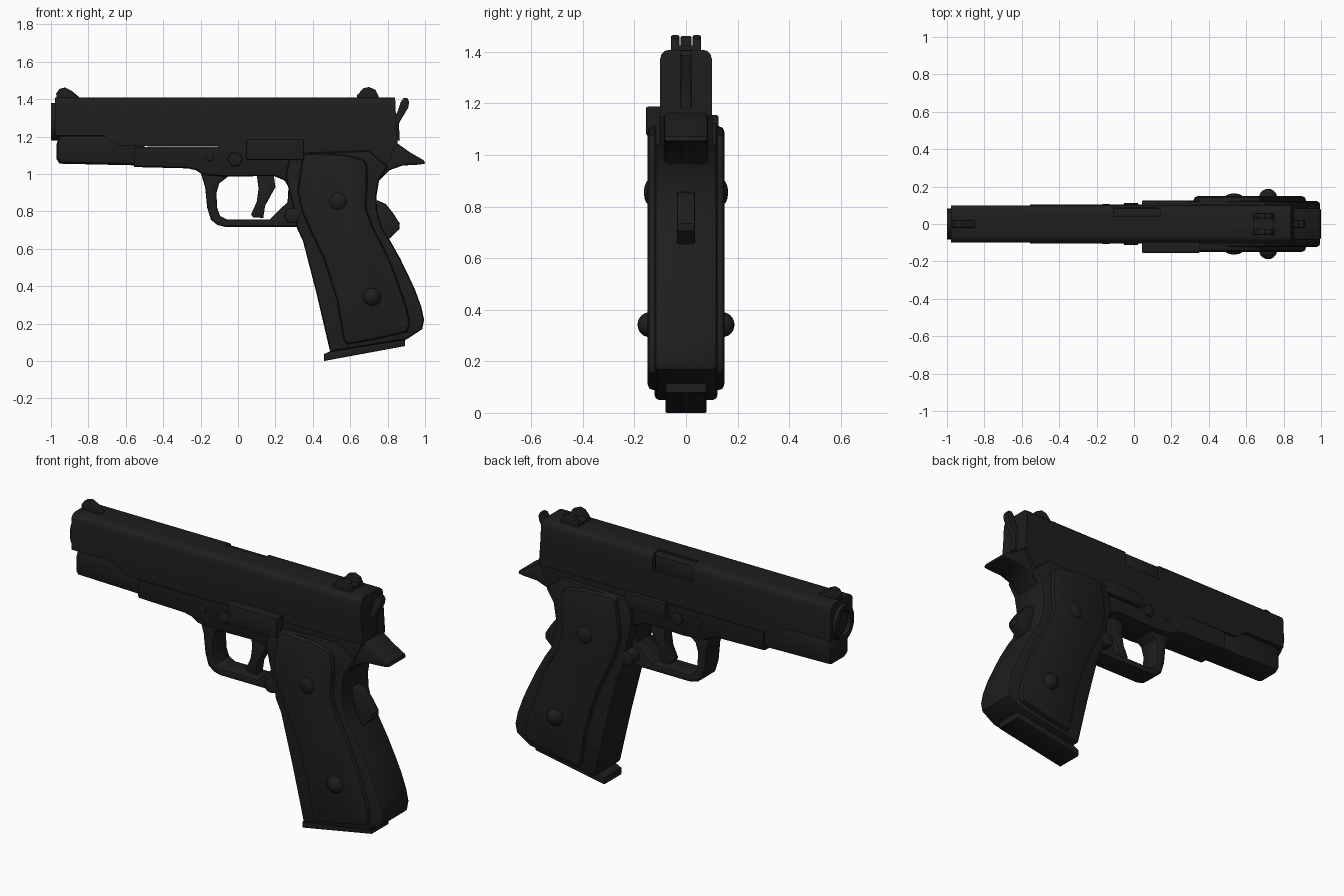
import bpy, bmesh, math
from mathutils import Matrix, Vector

black = bpy.data.materials.new("matte_black")
black.diffuse_color = (0.013, 0.013, 0.013, 1)


def finish(bm, name):
    bmesh.ops.recalc_face_normals(bm, faces=bm.faces)
    mesh = bpy.data.meshes.new(name)
    bm.to_mesh(mesh)
    bm.free()
    mesh.materials.append(black)
    ob = bpy.data.objects.new(name, mesh)
    bpy.context.collection.objects.link(ob)
    return ob


def plate(name, pts, y0, y1, bevel=0.0, rule=None, segs=2):
    """Extrude an (x, z) profile from y0 to y1 and round its rim."""
    bm = bmesh.new()
    face = bm.faces.new([bm.verts.new((x, y0, z)) for x, z in pts])
    ext = bmesh.ops.extrude_face_region(bm, geom=[face])["geom"]
    bmesh.ops.translate(bm, vec=(0, y1 - y0, 0),
                        verts=[v for v in ext if isinstance(v, bmesh.types.BMVert)])
    bmesh.ops.recalc_face_normals(bm, faces=bm.faces)
    if bevel:
        edges = [e for e in bm.edges
                 if abs(e.verts[0].co.y - e.verts[1].co.y) < 1e-5
                 and (rule is None or all(rule(v.co) for v in e.verts))]
        bmesh.ops.bevel(bm, geom=edges, offset=bevel, segments=segs,
                        profile=0.5, affect='EDGES', clamp_overlap=True)
    return finish(bm, name)


def box(name, x0, x1, y0, y1, z0, z1, bevel=0.0):
    return plate(name, [(x0, z0), (x1, z0), (x1, z1), (x0, z1)], y0, y1, bevel)


def dome(name, x, y, z, r, ry):
    bm = bmesh.new()
    bmesh.ops.create_uvsphere(bm, u_segments=20, v_segments=12, radius=1)
    bmesh.ops.scale(bm, vec=(r, ry, r), verts=bm.verts)
    bmesh.ops.translate(bm, vec=(x, y, z), verts=bm.verts)
    return finish(bm, name)


def pin(name, x, z, r, half, sides=16, bevel=0.008):
    pts = [(x + r * math.cos(a), z + r * math.sin(a))
           for a in (2 * math.pi * i / sides for i in range(sides))]
    return plate(name, pts, -half, half, bevel)


# Slide with rounded top edges and an ejection port on the far side
slide = plate("slide", [(-0.978, 1.408), (0.84, 1.408), (0.845, 1.30), (0.855, 1.15),
                        (-0.64, 1.15), (-0.72, 1.205), (-0.978, 1.205)],
              -0.1, 0.1, 0.035, lambda c: c.z > 1.4, 3)
cutter = box("port_cutter", -0.11, 0.14, 0.04, 0.2, 1.31, 1.5)
cutter.hide_render = True
mod = slide.modifiers.new("port", 'BOOLEAN')
mod.operation, mod.object, mod.solver = 'DIFFERENCE', cutter, 'EXACT'
bpy.context.view_layer.objects.active = slide
bpy.ops.object.modifier_apply(modifier="port")
bpy.data.objects.remove(cutter)
box("chamber", -0.11, 0.14, 0.02, 0.09, 1.30, 1.398, 0.02)

# Muzzle bushing with a recessed bore
bm = bmesh.new()
bmesh.ops.create_cone(bm, cap_ends=True, segments=28, radius1=1, radius2=1, depth=0.06,
                      matrix=Matrix.Rotation(-math.pi / 2, 4, 'Y'))
bmesh.ops.scale(bm, vec=(1, 0.082, 0.1), verts=bm.verts)
bmesh.ops.translate(bm, vec=(-0.97, 0, 1.28), verts=bm.verts)
cap = [min(bm.faces, key=lambda f: f.calc_center_median().x)]
bmesh.ops.inset_region(bm, faces=cap, thickness=0.03)
ext = bmesh.ops.extrude_face_region(bm, geom=cap)["geom"]
bmesh.ops.translate(bm, vec=(0.05, 0, 0), verts=[v for v in ext if isinstance(v, bmesh.types.BMVert)])
bmesh.ops.delete(bm, geom=cap, context='FACES')
finish(bm, "muzzle_bushing")

# Recoil spring housing below the barrel
plate("spring_housing", [(-0.955, 1.21), (-0.5, 1.21), (-0.5, 1.045), (-0.955, 1.055),
                         (-0.97, 1.08), (-0.97, 1.16)], -0.088, 0.088, 0.03)

# Frame rail and trigger guard
plate("frame", [(-0.556, 1.145), (0.85, 1.155), (0.78, 1.02), (0.30, 0.95), (0.25, 0.965),
                (0.19, 0.99), (-0.06, 0.985), (-0.187, 0.995), (-0.225, 1.02),
                (-0.27, 1.03), (-0.556, 1.037)],
      -0.103, 0.103, 0.02, lambda c: c.z < 1.1)
plate("trigger_guard", [(-0.2, 1.01), (-0.176, 0.93), (-0.165, 0.82), (-0.145, 0.755),
                        (-0.11, 0.727), (-0.07, 0.717), (0.34, 0.717), (0.34, 0.98),
                        (0.24, 0.98), (0.27, 0.93), (0.265, 0.85), (0.17, 0.757),
                        (-0.06, 0.757), (-0.095, 0.775), (-0.112, 0.82), (-0.115, 0.90),
                        (-0.10, 0.95), (-0.06, 0.98), (-0.06, 1.01)],
      -0.065, 0.065, 0.012)
plate("trigger", [(0.10, 1.0), (0.11, 0.92), (0.10, 0.85), (0.07, 0.785), (0.08, 0.768),
                  (0.135, 0.765), (0.145, 0.83), (0.20, 0.93), (0.19, 1.0)],
      -0.035, 0.035, 0.008)

# Grip core, beavertail and safety lever in the backstrap
plate("grip_core", [(0.28, 1.11), (0.70, 1.125), (0.80, 1.04), (0.755, 0.97), (0.74, 0.88),
                    (0.745, 0.80), (0.77, 0.71), (0.81, 0.65), (0.866, 0.55), (0.91, 0.46),
                    (0.947, 0.38), (0.98, 0.29), (0.995, 0.22), (0.985, 0.17), (0.90, 0.115),
                    (0.50, 0.05), (0.49, 0.06), (0.42, 0.36), (0.348, 0.64), (0.315, 0.71),
                    (0.30, 0.80), (0.275, 0.90), (0.255, 0.99)],
      -0.122, 0.122, 0.035)
plate("beavertail", [(0.68, 1.17), (0.85, 1.165), (0.92, 1.115), (0.995, 1.072),
                     (1.0, 1.055), (0.97, 1.05), (0.88, 1.045), (0.81, 1.02),
                     (0.75, 0.96), (0.68, 0.96)], -0.085, 0.085, 0.018)
plate("grip_safety", [(0.70, 0.86), (0.75, 0.857), (0.79, 0.84), (0.83, 0.79), (0.865, 0.735),
                      (0.863, 0.705), (0.81, 0.655), (0.76, 0.65)], -0.035, 0.035, 0.01)

# Grip panels with their screws, mirrored on both sides
panel = [(0.345, 1.10), (0.37, 1.112), (0.56, 1.105), (0.67, 1.08), (0.69, 1.05), (0.692, 0.95),
         (0.685, 0.82), (0.72, 0.72), (0.786, 0.594), (0.835, 0.48), (0.87, 0.38),
         (0.905, 0.28), (0.92, 0.20), (0.905, 0.155), (0.75, 0.118), (0.583, 0.088),
         (0.565, 0.11), (0.53, 0.32), (0.46, 0.54), (0.385, 0.70), (0.34, 0.80), (0.318, 0.91)]
for side, s in (("left", -1), ("right", 1)):
    edge = (lambda c, s=s: c.y * s > 0.14)
    plate("grip_panel_" + side, panel, s * 0.09, s * 0.149, 0.022, edge)
    dome("upper_screw_" + side, 0.535, s * 0.142, 0.855, 0.048, 0.021)
    dome("lower_screw_" + side, 0.717, s * 0.142, 0.342, 0.048, 0.046)
    # Rear sight posts
    plate("rear_sight_post_" + side, [(0.63, 1.395), (0.645, 1.43), (0.67, 1.458), (0.70, 1.465),
                                      (0.735, 1.45), (0.75, 1.42), (0.75, 1.395)],
          s * 0.026, s * 0.058, 0.006)

# Sights
box("rear_sight_base", 0.635, 0.748, -0.05, 0.05, 1.395, 1.425)
plate("front_sight", [(-0.97, 1.395), (-0.972, 1.43), (-0.955, 1.455), (-0.925, 1.462),
                      (-0.89, 1.445), (-0.85, 1.412), (-0.85, 1.395)], -0.021, 0.021, 0.006)

# Hammer
plate("hammer", [(0.82, 1.18), (0.82, 1.31), (0.85, 1.325), (0.87, 1.385), (0.885, 1.405),
                 (0.905, 1.405), (0.915, 1.385), (0.91, 1.355), (0.86, 1.27), (0.865, 1.18)],
      -0.021, 0.021, 0.005)

# Slide catch on the front side, smaller plate on the far side
box("slide_catch", 0.042, 0.352, -0.155, -0.09, 1.075, 1.188, 0.008)
box("far_side_plate", 0.042, 0.30, 0.09, 0.126, 1.07, 1.155, 0.008)

# Cross pins and magazine release
pin("takedown_pin", -0.016, 1.078, 0.04, 0.113, 6)
pin("front_pin", -0.15, 1.09, 0.022, 0.108)
pin("magazine_release", 0.29, 0.778, 0.042, 0.125)

# Magazine base with a front lip
plate("magazine_base", [(0.46, 0.0), (0.46, 0.037), (0.50, 0.056), (0.52, 0.12), (0.88, 0.17),
                        (0.895, 0.13), (0.893, 0.08)], -0.08, 0.08, 0.006)

# Smooth the rounded parts while keeping hard edges
for ob in bpy.data.objects:
    ob.select_set(True)
bpy.context.view_layer.objects.active = slide
bpy.ops.object.shade_smooth_by_angle(angle=math.radians(32))
